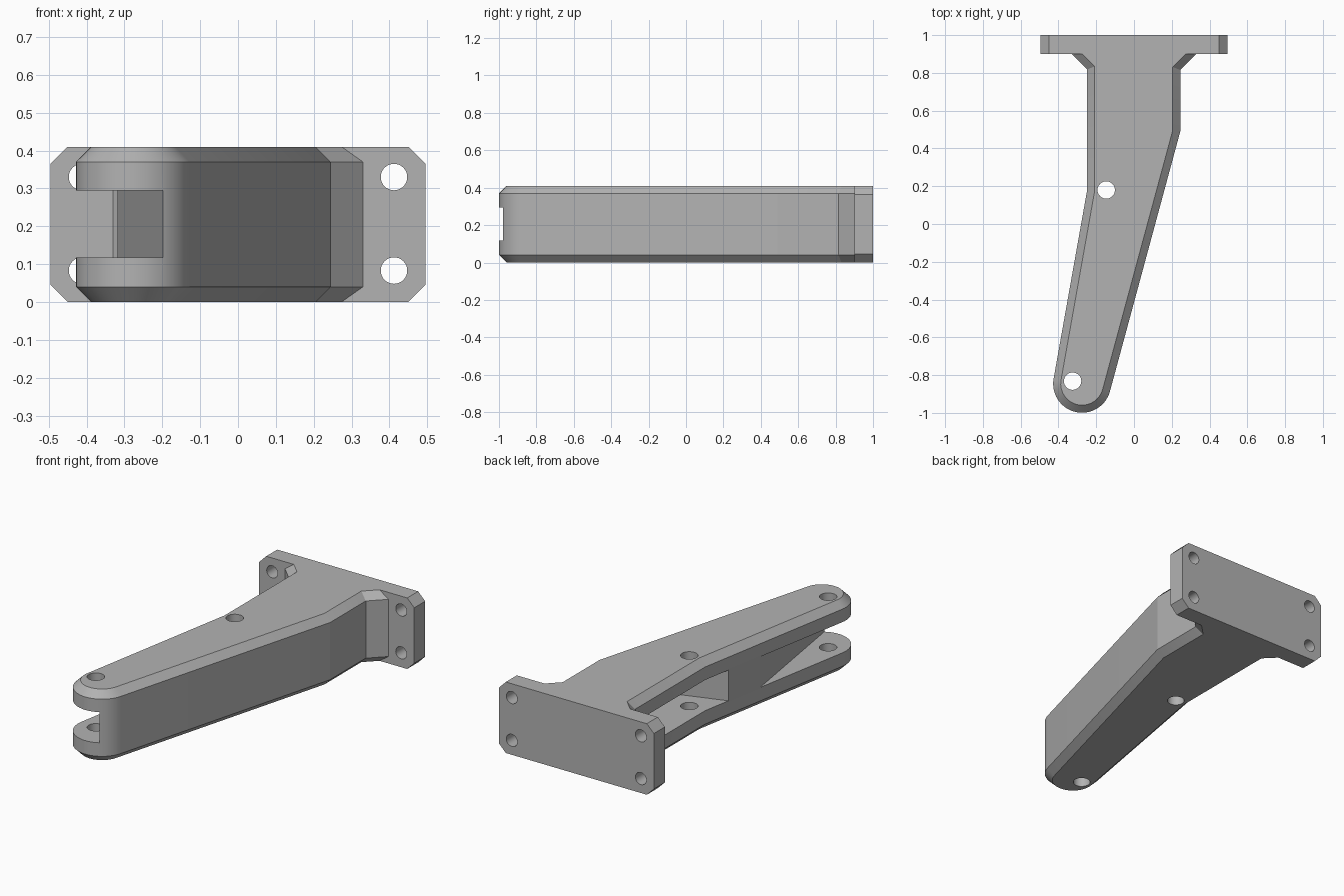
import bpy, bmesh, math
from mathutils import Vector

HEIGHT, CHAMFER = 0.41, 0.04

if "Cube" in bpy.data.objects:
    bpy.data.objects.remove(bpy.data.objects["Cube"])

metal = bpy.data.materials.new("grey_metal")
metal.use_nodes = True
metal.diffuse_color = (0.45, 0.45, 0.45, 1)
metal.node_tree.nodes["Principled BSDF"].inputs["Base Color"].default_value = (0.45, 0.45, 0.45, 1)


def loft(name, rings):
    """Closed solid through a stack of matching rings."""
    bm = bmesh.new()
    loops = [[bm.verts.new(p) for p in ring] for ring in rings]
    n = len(loops[0])
    for low, high in zip(loops, loops[1:]):
        for i in range(n):
            j = (i + 1) % n
            bm.faces.new((low[i], low[j], high[j], high[i]))
    bm.faces.new(loops[0][::-1])
    bm.faces.new(loops[-1])
    bmesh.ops.recalc_face_normals(bm, faces=bm.faces)
    mesh = bpy.data.meshes.new(name)
    bm.to_mesh(mesh)
    bm.free()
    obj = bpy.data.objects.new(name, mesh)
    bpy.context.collection.objects.link(obj)
    mesh.materials.append(metal)
    return obj


def prism(name, outline, z0, z1):
    return loft(name, [[(x, y, z) for x, y in outline] for z in (z0, z1)])


def inset(outline, d):
    """Mitred inward offset of a counter-clockwise outline."""
    result = []
    for i, p in enumerate(outline):
        a = (p - outline[i - 1]).normalized()
        b = (outline[(i + 1) % len(outline)] - p).normalized()
        na, nb = Vector((-a.y, a.x)), Vector((-b.y, b.x))
        result.append(p + (na + nb) * d / (1 + na.dot(nb)))
    return result


def cylinder(name, radius, depth, location, rotation=(0, 0, 0)):
    bpy.ops.mesh.primitive_cylinder_add(vertices=32, radius=radius, depth=depth,
                                        location=location, rotation=rotation)
    obj = bpy.context.object
    obj.name = name
    obj.data.materials.append(metal)
    return obj


def combine(target, tool, operation):
    tool.hide_render = True
    bpy.context.view_layer.objects.active = target
    mod = target.modifiers.new(operation.lower(), 'BOOLEAN')
    mod.operation, mod.object, mod.solver = operation, tool, 'EXACT'
    bpy.ops.object.modifier_apply(modifier=mod.name)
    bpy.data.objects.remove(tool)


# Arm: rounded tip, bent sides, gussets running into the plate
tip = Vector((-0.275, -0.846))
steps = 28
arc = [tip + 0.153 * Vector((math.cos(a), math.sin(a)))
       for a in (math.radians(170 + 174.7 * i / steps) for i in range(steps + 1))]
sides = [(0.245, 0.49), (0.245, 0.815), (0.38, 0.95),
         (-0.38, 0.95), (-0.248, 0.818), (-0.248, 0.18)]
outline = arc + [Vector(p) for p in sides]
small = inset(outline, CHAMFER)
layers = [(small, 0), (outline, CHAMFER), (outline, HEIGHT - CHAMFER), (small, HEIGHT)]
bracket = loft("bracket_arm", [[(p.x, p.y, z) for p in ring] for ring, z in layers])

# Mounting plate with clipped corners
w, c = 0.495, 0.045
corners = [(-w, c), (-w + c, 0), (w - c, 0), (w, c),
           (w, HEIGHT - c), (w - c, HEIGHT), (-w + c, HEIGHT), (-w, HEIGHT - c)]
plate = loft("mounting_plate", [[(x, y, z) for x, z in corners] for y in (0.9, 1.0)])
combine(bracket, plate, 'UNION')

# Fork slot at the tip and side pocket behind the rib
slot = [(-0.352, -0.01), (-0.6, -0.01), (-0.6, -1.07), (-0.184, -1.07)]
pocket = [(-0.4, -0.03), (0.085, 0.13), (0.185, 0.49), (0.185, 0.78), (-0.4, 0.78)]
for name, shape in (("fork_slot", slot), ("side_pocket", pocket)):
    combine(bracket, prism(name, shape, 0.118, 0.295), 'DIFFERENCE')

# Pin holes through the arm
for x, y in ((-0.325, -0.832), (-0.147, 0.18)):
    combine(bracket, cylinder("pin_hole", 0.046, 1, (x, y, 0.2)), 'DIFFERENCE')

# Bolt holes through the plate
for x in (-0.412, 0.412):
    for z in (0.083, 0.33):
        hole = cylinder("bolt_hole", 0.035, 0.4, (x, 0.95, z), (math.pi / 2, 0, 0))
        combine(bracket, hole, 'DIFFERENCE')

# Smooth the round surfaces, keep the machined edges sharp
bpy.ops.object.select_all(action='DESELECT')
bracket.name = "mounting_bracket"
bracket.select_set(True)
bpy.context.view_layer.objects.active = bracket
bpy.ops.object.shade_smooth_by_angle(angle=math.radians(12))
